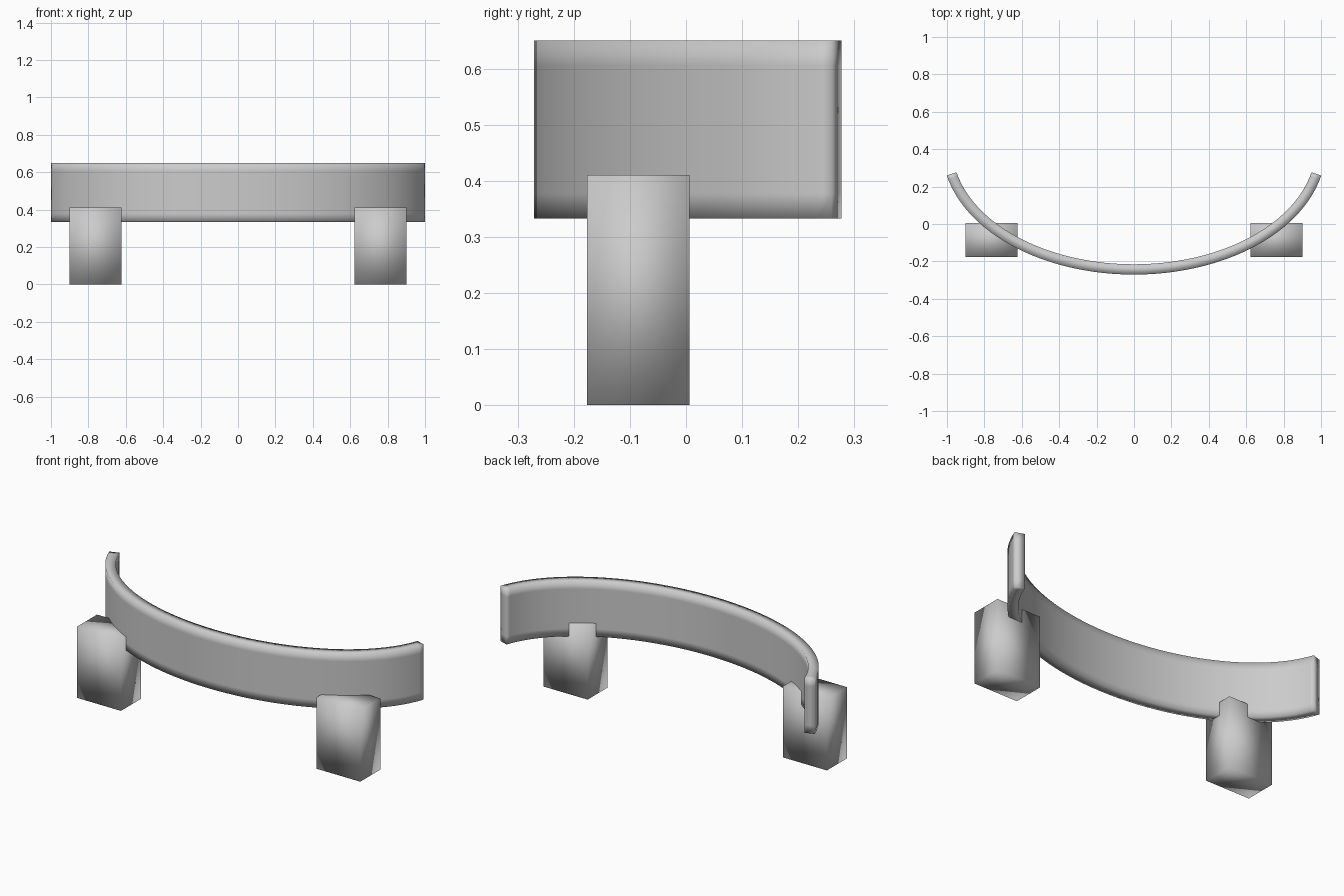
import bpy, bmesh, math

if "Cube" in bpy.data.objects:
    bpy.data.objects.remove(bpy.data.objects["Cube"])

grey = bpy.data.materials.new("plain grey")
grey.diffuse_color = (0.6, 0.6, 0.6, 1)
grey.use_nodes = True
grey.node_tree.nodes["Principled BSDF"].inputs["Base Color"].default_value = grey.diffuse_color


def finish(bm, name):
    bmesh.ops.recalc_face_normals(bm, faces=bm.faces)
    for f in bm.faces:
        f.smooth = True
    me = bpy.data.meshes.new(name)
    bm.to_mesh(me)
    bm.free()
    me.materials.append(grey)
    ob = bpy.data.objects.new(name, me)
    bpy.context.collection.objects.link(ob)
    return ob


# Curved band: rectangular section swept along an elliptical arc,
# with support loops near the edges for soft shading
A, B, CY, HALF = 0.998, 0.65, 0.407, 0.0275
Z0, Z1, LOOP = 0.333, 0.65, 0.045
END = math.asin(0.975 / A)
SEGS = 48
angles = [-END + 2 * END * i / SEGS for i in range(SEGS + 1)]
angles.insert(1, -END + 0.035)
angles.insert(-1, END - 0.035)

heights = [Z0, Z0 + LOOP, Z1 - LOOP, Z1]
section = [(HALF, z) for z in heights] + [(-HALF, z) for z in reversed(heights)]

bm = bmesh.new()
rings = []
for t in angles:
    x, y = A * math.sin(t), CY - B * math.cos(t)
    nx, ny = B * math.sin(t), -A * math.cos(t)
    n = math.hypot(nx, ny)
    rings.append([bm.verts.new((x + nx / n * d, y + ny / n * d, z)) for d, z in section])
for r, s in zip(rings, rings[1:]):
    for i in range(8):
        j = (i + 1) % 8
        bm.faces.new((r[i], r[j], s[j], s[i]))
for r in (rings[0], rings[-1]):
    for i in range(3):
        bm.faces.new((r[i], r[i + 1], r[6 - i], r[7 - i]))
finish(bm, "curved_band")

# Two block legs with soft shading
for side, name in ((-1, "left_leg"), (1, "right_leg")):
    bm = bmesh.new()
    bmesh.ops.create_cube(bm, size=1)
    bmesh.ops.scale(bm, vec=(0.28, 0.182, 0.41), verts=bm.verts)
    bmesh.ops.translate(bm, vec=(side * 0.762, -0.085, 0.205), verts=bm.verts)
    finish(bm, name)
